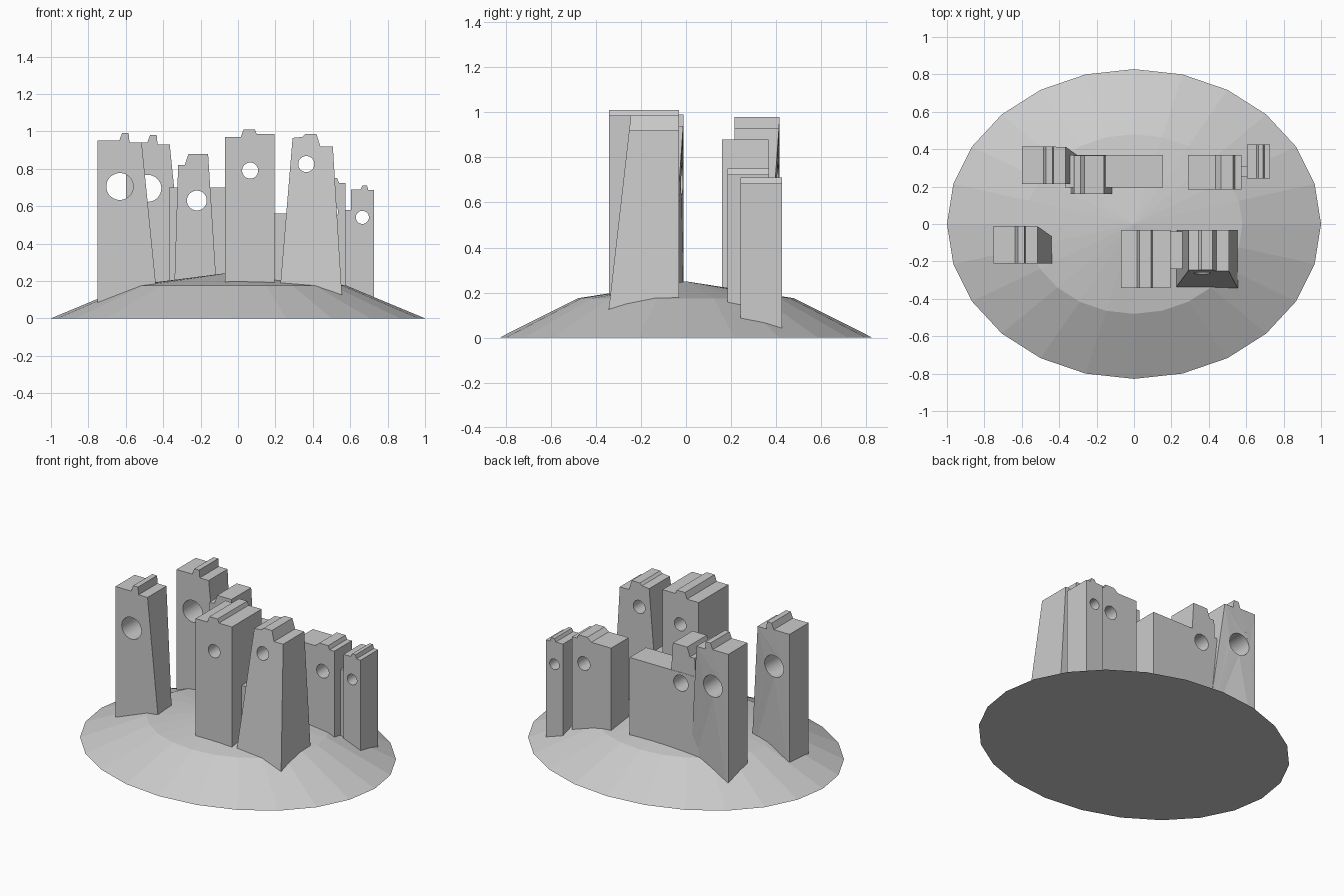
import bpy, bmesh
from math import sin, cos, pi

if "Cube" in bpy.data.objects:
    bpy.data.objects.remove(bpy.data.objects["Cube"])


def link(name, mesh):
    obj = bpy.data.objects.new(name, mesh)
    bpy.context.scene.collection.objects.link(obj)
    return obj


def mound():
    # low-poly elliptical hill: rim, shoulder ring, peak and flat underside
    n = 24
    bm = bmesh.new()
    rings = []
    for s, z in ((1.0, 0.0), (0.58, 0.175)):
        rings.append([bm.verts.new((s * cos(2 * pi * i / n), 0.828 * s * sin(2 * pi * i / n), z))
                      for i in range(n)])
    peak = bm.verts.new((0, 0, 0.25))
    rim, mid = rings
    for i in range(n):
        j = (i + 1) % n
        bm.faces.new((rim[i], rim[j], mid[j], mid[i]))
        bm.faces.new((mid[i], mid[j], peak))
    bm.faces.new(rim[::-1])
    me = bpy.data.meshes.new("mound")
    bm.to_mesh(me)
    bm.free()
    link("mound", me)


def slab(name, outline, y0, y1, hole=None, front_flare=0, back_pinch=0):
    # front-view outline with an optional round opening, extruded along y
    cu = bpy.data.curves.new(name + "_outline", 'CURVE')
    cu.dimensions = '2D'
    cu.fill_mode = 'BOTH'
    cu.extrude = (y1 - y0) / 2
    loops = [outline]
    if hole:
        cx, cz, r = hole
        loops.append([(cx + r * cos(2 * pi * i / 32), cz + r * sin(2 * pi * i / 32))
                      for i in range(32)])
    for pts in loops:
        sp = cu.splines.new('POLY')
        sp.points.add(len(pts) - 1)
        for p, (x, z) in zip(sp.points, pts):
            p.co = (x, z, 0, 1)
        sp.use_cyclic_u = True
    tmp = bpy.data.objects.new(name + "_tmp", cu)
    me = bpy.data.meshes.new_from_object(tmp)
    bpy.data.objects.remove(tmp)
    me.name = name

    xs = [p[0] for p in outline]
    zs = [p[1] for p in outline]
    for v in me.vertices:
        x, z, d = v.co
        front = d > 0
        drop = (max(zs) - z) / (max(zs) - min(zs))
        across = (x - min(xs)) / (max(xs) - min(xs))
        y = (y0 - front_flare * drop) if front else (y1 - back_pinch * drop * across)
        v.co = (x, y, z)
    bm = bmesh.new()
    bm.from_mesh(me)
    bmesh.ops.remove_doubles(bm, verts=bm.verts, dist=1e-5)
    bmesh.ops.recalc_face_normals(bm, faces=bm.faces)
    bm.to_mesh(me)
    bm.free()
    for p in me.polygons:
        p.use_smooth = False
    link(name, me)


def box(name, x0, x1, y0, y1, top, hole=None):
    slab(name, [(x0, B), (x1, B), (x1, top), (x0, top)], y0, y1, hole)


B = 0.02  # buried foot of every wall
mound()

# matching pair of left towers with one leaning side
for name, dx, dz, y0, y1 in (("left_front_tower", 0, 0, -0.21, -0.01),
                             ("left_back_tower", 0.15, -0.01, 0.215, 0.415)):
    pts = [(-0.75, 0.95), (-0.635, 0.95), (-0.62, 0.99), (-0.585, 0.99),
           (-0.58, 0.94), (-0.515, 0.94)]
    slab(name, [(-0.423 + dx, B), (-0.75 + dx, B)] + [(x + dx, z + dz) for x, z in pts],
         y0, y1, (-0.632 + dx, 0.705 + dz, 0.072), back_pinch=0.068)

# back wall and the broken tower in front of it
tower_hole = (-0.22, 0.63, 0.053)
slab("broken_tower", [(-0.105, B), (-0.345, B), (-0.32, 0.82), (-0.285, 0.82),
                      (-0.265, 0.88), (-0.16, 0.88)], 0.16, 0.366, tower_hole)
box("back_wall", -0.37, 0.155, 0.195, 0.368, 0.70, tower_hole)

# large front keep
slab("front_keep", [(0.195, B), (-0.07, B), (-0.07, 0.97), (0.015, 0.97), (0.03, 1.01),
                    (0.09, 1.01), (0.10, 0.985), (0.195, 0.985)],
     -0.342, -0.032, (0.065, 0.79, 0.043))
box("front_link_wall", 0.15, 0.30, -0.24, -0.04, 0.56)

# tapered buttress tower
slab("tapered_tower", [(0.562, B), (0.213, B), (0.292, 0.965), (0.345, 0.97), (0.36, 0.985),
                       (0.42, 0.985), (0.44, 0.92), (0.507, 0.92)],
     -0.245, -0.032, (0.365, 0.825, 0.043), front_flare=0.11)

# right back towers
slab("right_back_tower", [(0.575, B), (0.29, B), (0.29, 0.725), (0.435, 0.725), (0.465, 0.75),
                          (0.53, 0.75), (0.54, 0.725), (0.575, 0.725)],
     0.185, 0.368, (0.49, 0.57, 0.045))
box("right_link_wall", 0.55, 0.63, 0.25, 0.31, 0.58)
slab("right_end_tower", [(0.728, B), (0.603, B), (0.603, 0.69), (0.655, 0.69), (0.665, 0.71),
                         (0.69, 0.71), (0.697, 0.685), (0.728, 0.685)],
     0.242, 0.425, (0.665, 0.54, 0.035))
